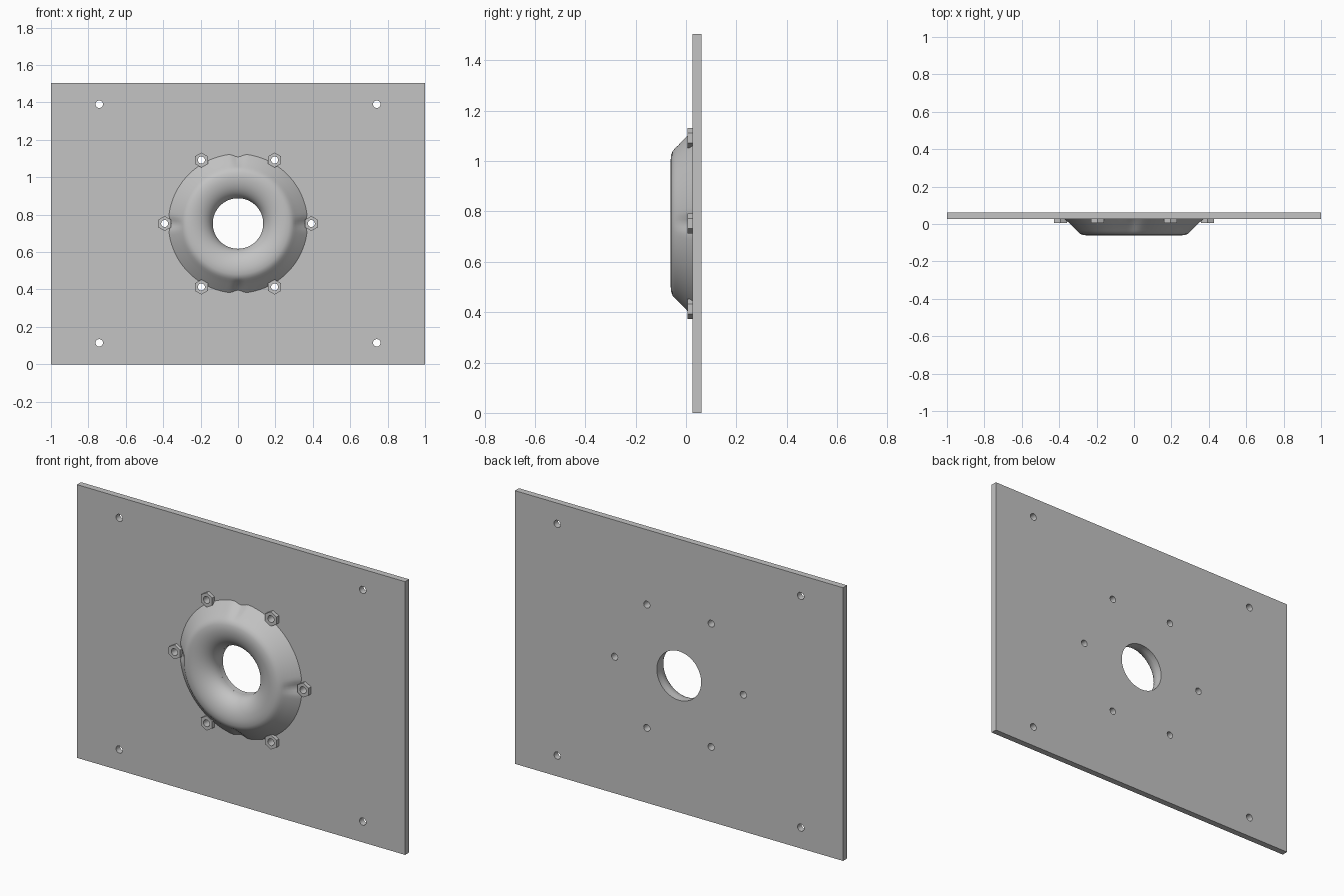
import bpy
import bmesh
from math import sin, cos, pi, radians
from mathutils import Matrix, Vector

if "Cube" in bpy.data.objects:
    bpy.data.objects.remove(bpy.data.objects["Cube"], do_unlink=True)

WIDTH, HEIGHT = 2.0, 1.505
FRONT, BACK = 0.026, 0.061      # plate faces along y
MID = HEIGHT / 2
HOLE = 0.135                    # centre opening radius
BOLT_CIRCLE = 0.392
NUT_DEPTH = 0.02

grey = bpy.data.materials.new("plain grey")
grey.use_nodes = True
grey.diffuse_color = (0.55, 0.55, 0.55, 1)
grey.node_tree.nodes["Principled BSDF"].inputs["Base Color"].default_value = grey.diffuse_color


def make_object(name, bm):
    bmesh.ops.recalc_face_normals(bm, faces=bm.faces)
    mesh = bpy.data.meshes.new(name)
    bm.to_mesh(mesh)
    bm.free()
    mesh.materials.append(grey)
    obj = bpy.data.objects.new(name, mesh)
    bpy.context.collection.objects.link(obj)
    return obj


def add_rod(bm, x, z, radius, y0, y1, sides):
    """Capped prism running along y."""
    place = Matrix.Translation((x, (y0 + y1) / 2, z)) @ Matrix.Rotation(pi / 2, 4, "X")
    bmesh.ops.create_cone(bm, cap_ends=True, segments=sides, radius1=radius,
                          radius2=radius, depth=y1 - y0, matrix=place)


def select_only(obj):
    bpy.ops.object.select_all(action="DESELECT")
    obj.select_set(True)
    bpy.context.view_layer.objects.active = obj


def cut(obj, cutter):
    mod = obj.modifiers.new("holes", "BOOLEAN")
    mod.operation = "DIFFERENCE"
    mod.solver = "EXACT"
    mod.object = cutter
    select_only(obj)
    bpy.ops.object.modifier_apply(modifier=mod.name)
    bpy.ops.object.shade_smooth_by_angle(angle=radians(30))


bolts = [(BOLT_CIRCLE * cos(k * pi / 3), MID + BOLT_CIRCLE * sin(k * pi / 3)) for k in range(6)]
corners = [(sx * 0.742, MID + sz * 0.638) for sx in (-1, 1) for sz in (-1, 1)]

# Cutter for every through hole
bm = bmesh.new()
add_rod(bm, 0, MID, HOLE, -0.2, 0.2, 64)
for x, z in bolts:
    add_rod(bm, x, z, 0.019, -0.2, 0.2, 20)
for x, z in corners:
    add_rod(bm, x, z, 0.02, -0.2, 0.2, 20)
cutter = make_object("hole_cutter", bm)
cutter.hide_render = True

# Flat mounting plate
bm = bmesh.new()
bmesh.ops.create_cube(bm, size=1, matrix=Matrix.Translation((0, (FRONT + BACK) / 2, MID))
                      @ Matrix.Diagonal((WIDTH, BACK - FRONT, HEIGHT, 1)))
cut(make_object("mounting_plate", bm), cutter)

# Hexagonal nuts
for i, (x, z) in enumerate(bolts):
    bm = bmesh.new()
    add_rod(bm, x, z, 0.04, FRONT - NUT_DEPTH, FRONT, 6)
    cut(make_object(f"hex_nut_{i + 1}", bm), cutter)
bpy.data.objects.remove(cutter, do_unlink=True)

# Domed ring: sloped rim, rounded crest, funnel into the opening
CREST = -0.061
profile = [(0.372, FRONT), (0.35, 0.005), (0.33, -0.014), (0.31, -0.033),
           (0.299, -0.044), (0.287, -0.053), (0.272, -0.059)]
steps = 12
for i in range(steps + 1):
    a = i / steps * pi / 2
    profile.append((0.25 - (0.25 - HOLE) * sin(a), FRONT - (FRONT - CREST) * cos(a)))

SEGMENTS = 144
DENT = 0.13                     # half angle of each rim notch
bm = bmesh.new()
rows = []
for s in range(SEGMENTS):
    angle = 2 * pi * s / SEGMENTS
    offset = abs((angle + pi / 4) % (pi / 2) - pi / 4)
    notch = 0.016 * (1 + cos(pi * offset / DENT)) / 2 if offset < DENT else 0
    row = []
    for r, y in profile:
        fade = min(max((r - 0.295) / 0.06, 0), 1)
        radius = r - notch * fade
        row.append(bm.verts.new(Vector((radius * cos(angle), y, MID + radius * sin(angle)))))
    rows.append(row)
for s in range(SEGMENTS):
    a, b = rows[s], rows[(s + 1) % SEGMENTS]
    for i in range(len(profile) - 1):
        bm.faces.new((a[i], a[i + 1], b[i + 1], b[i]))
ring = make_object("domed_ring", bm)

# Face the open shell outward, towards the front
crest_faces = [p for p in ring.data.polygons if p.center.y < CREST + 0.01]
if sum(p.normal.y for p in crest_faces) > 0:
    ring.data.flip_normals()
select_only(ring)
bpy.ops.object.shade_smooth_by_angle(angle=radians(35))
